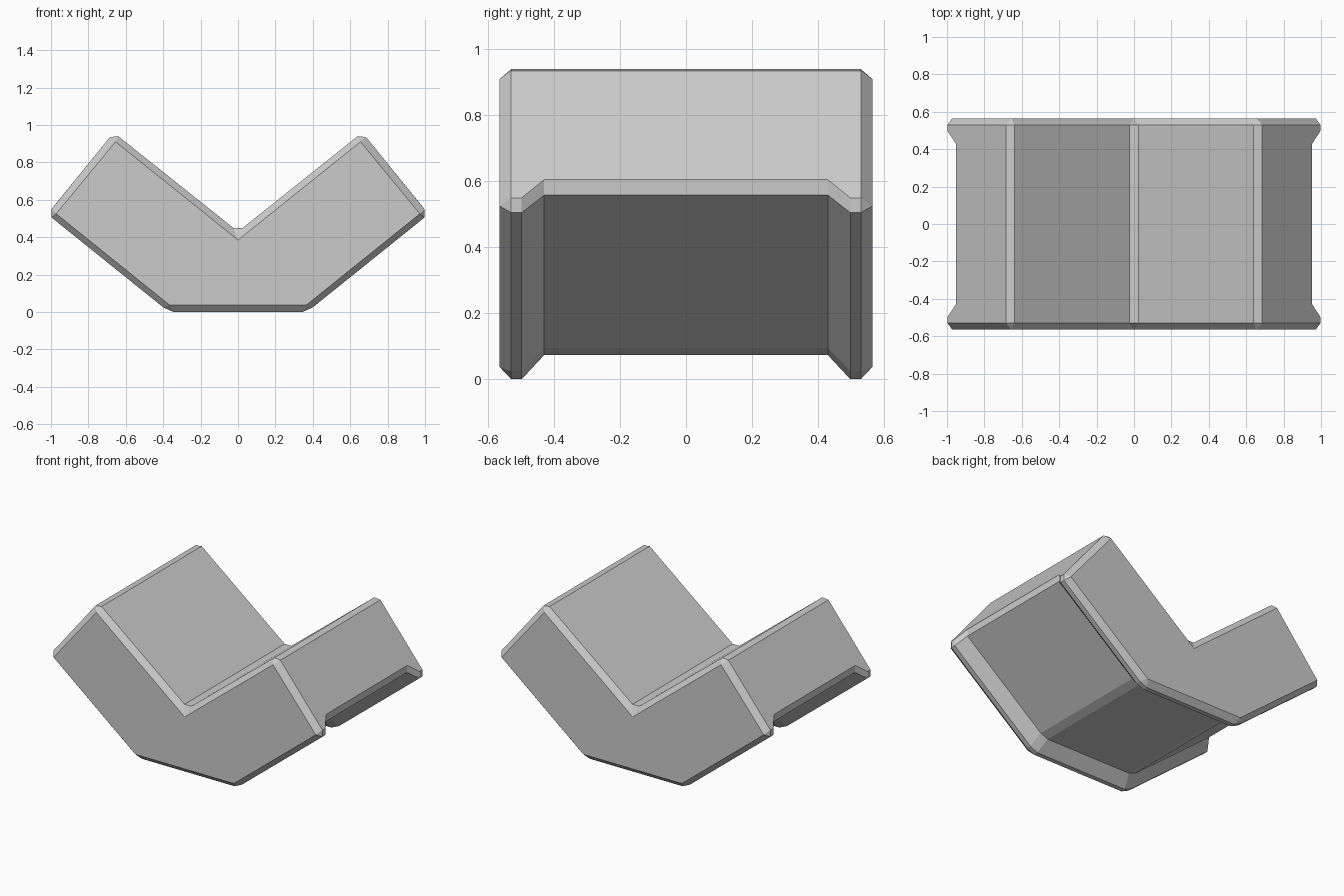
import bpy
import bmesh

cube = bpy.data.objects.get("Cube")
if cube:
    bpy.data.objects.remove(cube, do_unlink=True)

# Single grey
grey = bpy.data.materials.new("plain grey")
grey.use_nodes = True
colour = (0.6, 0.6, 0.6, 1)
grey.diffuse_color = colour
grey.node_tree.nodes["Principled BSDF"].inputs["Base Color"].default_value = colour

# Half outlines (x, z) from the notch round to the base
upper = [(0.025, 0.45), (0.64, 0.94), (0.685, 0.935)]
rim = upper + [(0.997, 0.55), (0.997, 0.505), (0.40, 0.025), (0.345, 0.0)]
recess = upper + [(0.953, 0.605), (0.953, 0.558), (0.375, 0.095), (0.32, 0.073)]
# End faces: each chamfered corner closes to one point
notch, peak, tip, base = (0, 0.385), (0.655, 0.91), (0.972, 0.525), (0.365, 0.037)
end = [notch, peak, peak, tip, tip, base, base]

# Loft the outlines from front to back
sections = [(0.565, end), (0.53, rim), (0.498, rim), (0.43, recess)]
stations = [(-y, s) for y, s in sections] + sections[::-1]
bm = bmesh.new()
rings = []
for y, half in stations:
    outline = half + [(-x, z) for x, z in reversed(half)]
    rings.append([bm.verts.new((x, y, z)) for x, z in outline])
for a, b in zip(rings, rings[1:]):
    for i in range(len(a)):
        j = (i + 1) % len(a)
        bm.faces.new((a[i], a[j], b[j], b[i]))
bm.faces.new(rings[0])
bm.faces.new(rings[-1])
bmesh.ops.remove_doubles(bm, verts=bm.verts[:], dist=0.0005)
bmesh.ops.recalc_face_normals(bm, faces=bm.faces[:])
bmesh.ops.dissolve_limit(bm, angle_limit=0.01, verts=bm.verts[:], edges=bm.edges[:])

mesh = bpy.data.meshes.new("chevron_block")
bm.to_mesh(mesh)
bm.free()
mesh.materials.append(grey)
block = bpy.data.objects.new("chevron_block", mesh)
bpy.context.collection.objects.link(block)
